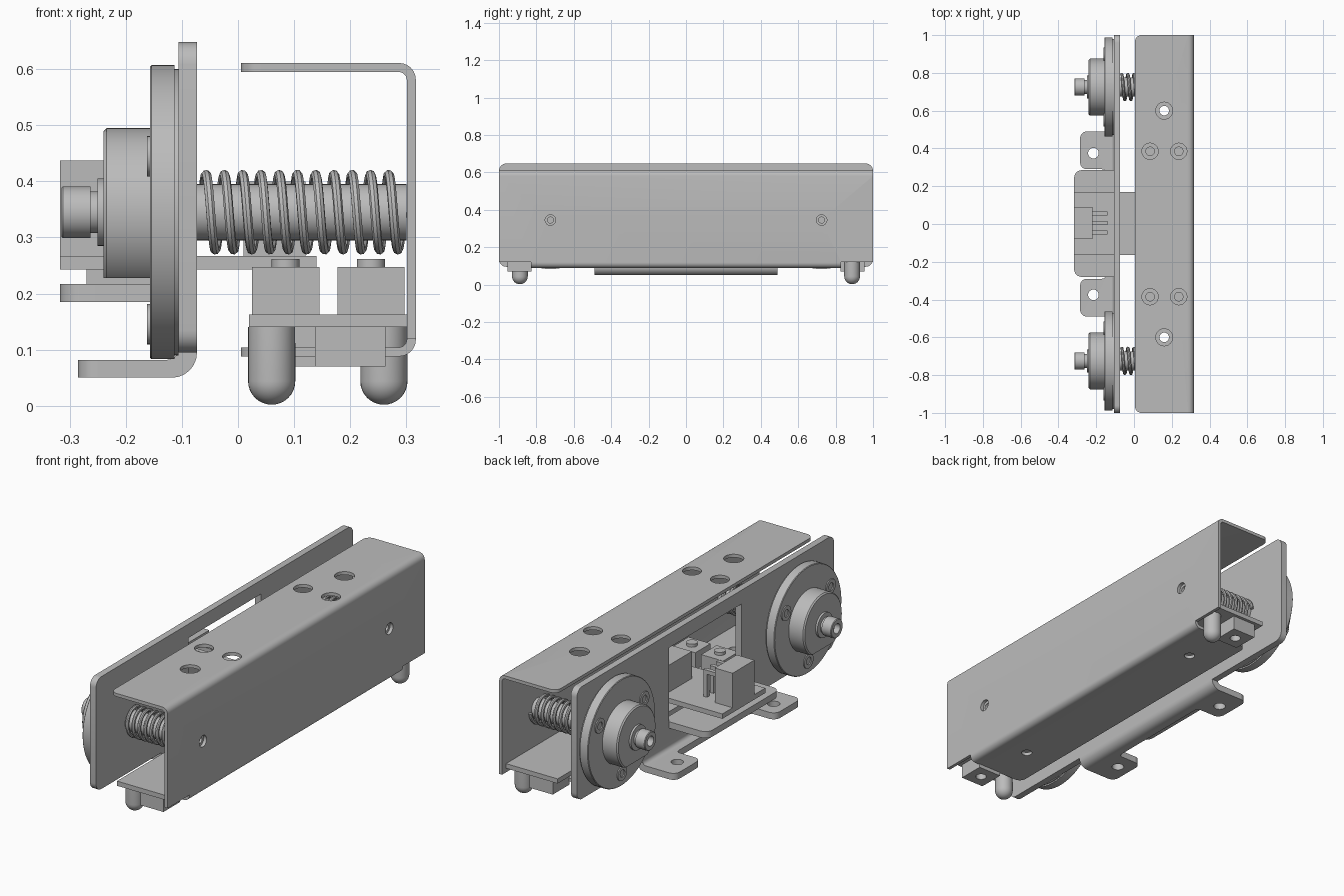
import bpy, bmesh, math
from mathutils import Matrix, Vector

if "Cube" in bpy.data.objects:
    bpy.data.objects.remove(bpy.data.objects["Cube"], do_unlink=True)

metal = bpy.data.materials.new("plain grey metal")
metal.use_nodes = True
GREY = (0.5, 0.5, 0.5, 1)
metal.diffuse_color = GREY
metal.node_tree.nodes["Principled BSDF"].inputs["Base Color"].default_value = GREY


def finish(name, bm, smooth=True):
    bmesh.ops.recalc_face_normals(bm, faces=bm.faces)
    me = bpy.data.meshes.new(name)
    bm.to_mesh(me)
    bm.free()
    me.materials.append(metal)
    ob = bpy.data.objects.new(name, me)
    bpy.context.collection.objects.link(ob)
    if smooth:
        shade(ob)
    return ob


def shade(ob):
    bpy.ops.object.select_all(action='DESELECT')
    ob.select_set(True)
    bpy.context.view_layer.objects.active = ob
    bpy.ops.object.shade_smooth_by_angle(angle=math.radians(35))


def box(name, xs, ys, zs, axis=None, r=0.0, where=lambda p: True):
    """Box from ranges; edges along one axis can be rounded where a rule holds."""
    bm = bmesh.new()
    bmesh.ops.create_cube(bm, size=1)
    for v in bm.verts:
        v.co = Vector([s[0] if c < 0 else s[1] for c, s in zip(v.co, (xs, ys, zs))])
    if r:
        edges = []
        for e in bm.edges:
            a, b = (v.co for v in e.verts)
            if abs((a - b).normalized()[axis]) > 0.9 and where((a + b) / 2):
                edges.append(e)
        bmesh.ops.bevel(bm, geom=edges, offset=r, segments=6, profile=0.5, affect='EDGES')
    return finish(name, bm)


def lathe(name, profile, loc, direction, sides=48):
    """Turn (height, radius) points around a direction."""
    bm = bmesh.new()
    rot = Vector((0, 0, 1)).rotation_difference(Vector(direction)).to_matrix().to_4x4()
    rings = []
    for h, r in profile:
        rings.append([bm.verts.new((r * math.cos(t * math.tau / sides),
                                    r * math.sin(t * math.tau / sides), h)) for t in range(sides)])
    for a, b in zip(rings, rings[1:]):
        for i in range(sides):
            j = (i + 1) % sides
            bm.faces.new((a[i], a[j], b[j], b[i]))
    bm.faces.new(rings[0])
    bm.faces.new(rings[-1])
    bmesh.ops.transform(bm, matrix=Matrix.Translation(loc) @ rot, verts=bm.verts)
    return finish(name, bm)


def cut(ob, *cutters):
    for c in cutters:
        c.hide_render = True
        m = ob.modifiers.new("cut", 'BOOLEAN')
        m.operation, m.solver, m.object = 'DIFFERENCE', 'EXACT', c
        bpy.ops.object.select_all(action='DESELECT')
        ob.select_set(True)
        bpy.context.view_layer.objects.active = ob
        bpy.ops.object.modifier_apply(modifier=m.name)
        bpy.data.objects.remove(c, do_unlink=True)
    shade(ob)


def hole(x, y, z, r, depth, direction=(0, 0, 1)):
    return lathe("hole_cutter", [(-depth, r), (depth, r)], (x, y, z), direction, 32)


ENDS = (-1, 1)
AXLE_Y, AXLE_Z = 0.725, 0.345

# Folded C-shaped cover with service holes
cover = box("cover_channel", (0.005, 0.317), (-1, 1), (0.088, 0.611), 1, 0.03, lambda p: p.x > 0.3)
cut(cover, box("inside", (-0.5, 0.301), (-2, 2), (0.104, 0.595), 1, 0.015, lambda p: p.x > 0.3))
for s in ENDS:
    cut(cover, box("end_notch", (-0.1, 0.5), sorted((s * 0.83, s * 1.2)), (0, 0.12)))
    cut(cover, hole(0.16, s * 0.6, 0.6, 0.045, 0.05), hole(0.16, s * 0.6, 0.1, 0.025, 0.03))
    for x in (0.085, 0.237):
        cut(cover, hole(x, s * 0.385, 0.6, 0.043, 0.05))
    cut(cover, hole(0.31, s * AXLE_Y, AXLE_Z, 0.028, 0.04, (1, 0, 0)))
    # Rounded free corners of the two flanges
    for y, z in ((1.0, 0.6), (0.83, 0.096)):
        r = 0.035
        corner = box("corner", (-0.03, 0.005 + r), sorted((s * (y - r), s * (y + 0.03))), (z - 0.03, z + 0.03))
        cut(corner, hole(0.005 + r, s * (y - r), z, r, 0.1))
        cut(cover, corner)

# Upright mounting plate with window
plate = box("mounting_plate", (-0.106, -0.073), (-1, 1), (0.095, 0.648), 0, 0.04)
cut(plate, box("window", (-0.3, 0.1), (-0.28, 0.285), (0.217, 0.58)))

# Folded foot with two mounting ears
foot = box("mounting_foot", (-0.285, -0.073), (-0.49, 0.49), (0.05, 0.125), 1, 0.045,
           lambda p: p.x > -0.1 and p.z < 0.1)
cut(foot, box("fold", (-0.5, -0.106), (-1, 1), (0.082, 0.3), 1, 0.02, lambda p: p.x > -0.2 and p.z < 0.1),
    box("gap", (-0.5, -0.15), (-0.29, 0.29), (0, 0.2), 2, 0.02))
for s in ENDS:
    cut(foot, hole(-0.215, s * 0.375, 0.06, 0.028, 0.06))
    for y in (0.29, 0.49):
        r = 0.035
        inner = y - r if y > 0.4 else y + r
        corner = box("corner", (-0.32, -0.285 + r), sorted((s * inner, s * (2 * y - inner))), (0, 0.1))
        cut(corner, hole(-0.285 + r, s * inner, 0.05, r, 0.2))
        cut(foot, corner)

# Shelf folded out of the window, with circuit board and connectors
box("window_shelf", (-0.317, -0.08), (-0.28, 0.285), (0.185, 0.217), 2, 0.04, lambda p: p.x < -0.2)
box("sensor_board", (-0.317, 0.14), (-0.165, 0.17), (0.243, 0.267))
box("board_spacer", (-0.27, -0.12), (-0.12, 0.12), (0.217, 0.243))
box("cable_connector", (-0.317, -0.22), (-0.08, 0.09), (0.267, 0.437))
for i in range(3):
    y = 0.005 + (i - 1) * 0.05
    box("connector_pin", (-0.225, -0.14), (y - 0.01, y + 0.01), (0.38, 0.4))
    box("connector_pin_leg", (-0.16, -0.14), (y - 0.01, y + 0.01), (0.267, 0.4))
box("board_socket", (0.01, 0.12), (-0.06, 0.15), (0.267, 0.4))

# Long board inside the cover, with push buttons
board = box("main_board", (0.02, 0.301), (-0.97, 0.97), (0.14, 0.163))
for s in ENDS:
    cut(board, hole(0.16, s * 0.6, 0.15, 0.025, 0.05))
    for x in (0.085, 0.237):
        box("button_body", (x - 0.06, x + 0.06), (s * 0.385 - 0.06, s * 0.385 + 0.06), (0.163, 0.247))
        lathe("button_cap", [(0, 0.025), (0.015, 0.025)], (x, s * 0.385, 0.247), (0, 0, 1), 32)

# Domed lamps and small sockets under both ends of the board
dome = [(0, 0.042)] + [(0.096 + 0.042 * math.sin(a * math.pi / 16), 0.042 * math.cos(a * math.pi / 16) + 0.0001)
                       for a in range(9)]
for s in ENDS:
    lamp_x, sock_x = 0.16 + s * 0.1, 0.16 - s * 0.04
    lathe("domed_lamp", dome, (lamp_x, s * 0.888, 0.14), (0, 0, -1), 32)
    socket = box("lamp_socket", (sock_x - 0.063, sock_x + 0.063), (s * 0.89 - 0.065, s * 0.89 + 0.065), (0.07, 0.14))
    cut(socket, hole(sock_x, s * 0.89, 0.07, 0.025, 0.03))

# Wheel, hub, sprung rod and screws at each end
for s in ENDS:
    y = s * AXLE_Y
    at, out = (-0.106, y, AXLE_Z), (-1, 0, 0)
    lathe("round_flange", [(0, 0.255), (0.007, 0.255), (0.007, 0.262), (0.048, 0.262), (0.051, 0.259)],
          at, out, 96)
    hub = lathe("flange_hub", [(0.04, 0.15), (0.128, 0.15), (0.134, 0.144)], at, out, 64)
    cut(hub, box("hub_flat", (-0.3, -0.157), (y - 0.2, y + 0.2), (0.1, 0.228)))
    lathe("shaft_end", [(0.13, 0.06), (0.144, 0.06), (0.144, 0.037), (0.157, 0.037), (0.157, 0.046),
                        (0.206, 0.046), (0.209, 0.043), (0.209, 0.024), (0.18, 0.024)], at, out)
    for k in range(3):
        a = math.radians(30 + 120 * k)
        lathe("flange_screw", [(0.045, 0.036), (0.056, 0.036), (0.056, 0.018), (0.05, 0.018)],
              (-0.106, y + 0.2 * math.cos(a), AXLE_Z + 0.2 * math.sin(a)), out, 24)
    lathe("guide_rod", [(0, 0.05), (0.375, 0.05), (0.375, 0.016), (0.34, 0.016)],
          (-0.075, y, AXLE_Z), (1, 0, 0))

    # Coil spring swept along a helix
    turns, steps = 11, 28
    curve = bpy.data.curves.new("coil_spring", 'CURVE')
    curve.dimensions, curve.bevel_depth, curve.bevel_resolution = '3D', 0.0085, 2
    curve.use_fill_caps = True
    path = curve.splines.new('POLY')
    path.points.add(turns * steps)
    for i, p in enumerate(path.points):
        a = i / steps * math.tau
        p.co = (-0.065 + 0.358 * i / (turns * steps), y + 0.067 * math.cos(a), AXLE_Z + 0.067 * math.sin(a), 1)
    curve.materials.append(metal)
    spring = bpy.data.objects.new("coil_spring", curve)
    bpy.context.collection.objects.link(spring)
    bpy.ops.object.select_all(action='DESELECT')
    spring.select_set(True)
    bpy.context.view_layer.objects.active = spring
    bpy.ops.object.convert(target='MESH')
    shade(bpy.context.view_layer.objects.active)
